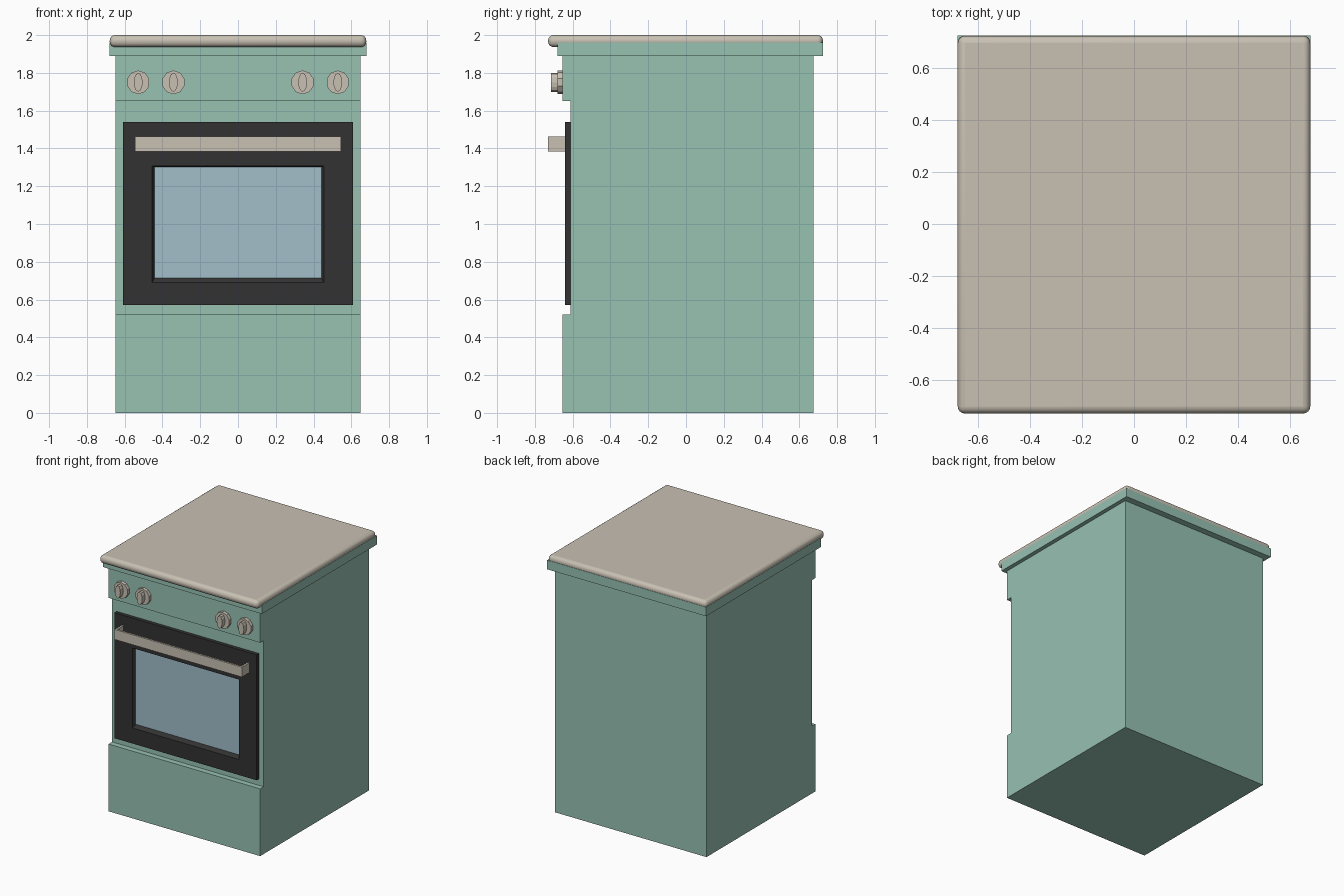
import bpy, bmesh
from math import sin, cos, pi

cube = bpy.data.objects.get("Cube")
if cube:
    bpy.data.objects.remove(cube, do_unlink=True)


def material(name, rgb):
    m = bpy.data.materials.new(name)
    m.use_nodes = True
    m.diffuse_color = (*rgb, 1)
    m.node_tree.nodes["Principled BSDF"].inputs["Base Color"].default_value = (*rgb, 1)
    return m


GREEN = material("sage_green", (0.31, 0.54, 0.45))
BEIGE = material("warm_beige", (0.58, 0.53, 0.45))
DARK = material("charcoal", (0.032, 0.032, 0.032))
GLASS = material("pale_blue_glass", (0.36, 0.52, 0.59))


def finish(name, bm, *mats):
    bmesh.ops.recalc_face_normals(bm, faces=bm.faces)
    mesh = bpy.data.meshes.new(name)
    bm.to_mesh(mesh)
    bm.free()
    ob = bpy.data.objects.new(name, mesh)
    bpy.context.collection.objects.link(ob)
    for m in mats:
        mesh.materials.append(m)
    return ob


def prism(name, points, move, mat):
    """Extrude a closed outline of 3D points along a vector."""
    bm = bmesh.new()
    face = bm.faces.new([bm.verts.new(p) for p in points])
    new = bmesh.ops.extrude_face_region(bm, geom=[face])["geom"]
    # The source face is kept as the near cap
    if not face.is_valid:
        bm.faces.new([v for v in bm.verts if v not in new])
    bmesh.ops.translate(bm, vec=move, verts=[g for g in new if isinstance(g, bmesh.types.BMVert)])
    return finish(name, bm, mat)


def box(name, x, y, z, mat):
    outline = [(x[0], y[0], z[0]), (x[1], y[0], z[0]), (x[1], y[0], z[1]), (x[0], y[0], z[1])]
    return prism(name, outline, (0, y[1] - y[0], 0), mat)


# Cabinet: side profile with the recess for the door
FRONT, RECESS, BACK = -0.655, -0.612, 0.675
profile = [(BACK, 0), (FRONT, 0), (FRONT, 0.52), (RECESS, 0.52),
           (RECESS, 1.65), (FRONT, 1.65), (FRONT, 1.9), (BACK, 1.9)]
prism("cabinet", [(-0.648, y, z) for y, z in profile], (1.296, 0, 0), GREEN)

# Rim under the worktop
box("top_rim", (-0.68, 0.68), (-0.68, 0.726), (1.89, 1.96), GREEN)

# Rounded worktop
top = box("worktop", (-0.679, 0.679), (-0.73, 0.725), (1.937, 2.0), BEIGE)
bevel = top.modifiers.new("rounded_edges", "BEVEL")
bevel.width = 0.028
bevel.segments = 4
bpy.context.view_layer.objects.active = top
top.select_set(True)
bpy.ops.object.shade_smooth_by_angle()
top.select_set(False)

# Oven door: the front face is framed, and the pane is sunk behind sloped edges
bm = bmesh.new()
levels = [(0.608, 0.57, 1.54, RECESS), (0.608, 0.57, 1.54, -0.64),
          (0.455, 0.69, 1.308, -0.64), (0.442, 0.714, 1.303, -0.618)]
rings = [[bm.verts.new((x, y, z)) for x, z in ((-w, lo), (w, lo), (w, hi), (-w, hi))]
         for w, lo, hi, y in levels]
bm.faces.new(rings[0])
for a, b in zip(rings, rings[1:]):
    for i in range(4):
        j = (i + 1) % 4
        bm.faces.new((a[i], a[j], b[j], b[i]))
bm.faces.new(rings[-1]).material_index = 1
finish("oven_door", bm, DARK, GLASS)

# Handle: flat bar with a bracket at each end, drawn as one U-shaped outline
half = [(0.545, -0.635), (0.545, -0.73)]
inner = [(0.53, -0.715), (0.53, -0.635)]
outline = half + [(-x, y) for x, y in reversed(half)]
outline += [(-x, y) for x, y in reversed(inner)] + inner
prism("door_handle", [(x, y, 1.385) for x, y in outline], (0, 0, 0.077), BEIGE)


# Control knobs: faceted base with an oval grip
def disc(name, x, rx, rz, y0, y1, sides):
    ring = [(x + rx * sin(2 * pi * i / sides), y0, 1.75 + rz * cos(2 * pi * i / sides))
            for i in range(sides)]
    return prism(name, ring, (0, y1 - y0, 0), BEIGE)


for side, sign in (("left", 1), ("right", -1)):
    for place, x in (("inner", 0.342), ("outer", 0.528)):
        disc(f"{side}_{place}_knob_base", sign * x, 0.061, 0.063, FRONT + 0.01, -0.68, 10)
        disc(f"{side}_{place}_knob_grip", sign * x, 0.023, 0.05, -0.675, -0.716, 12)
